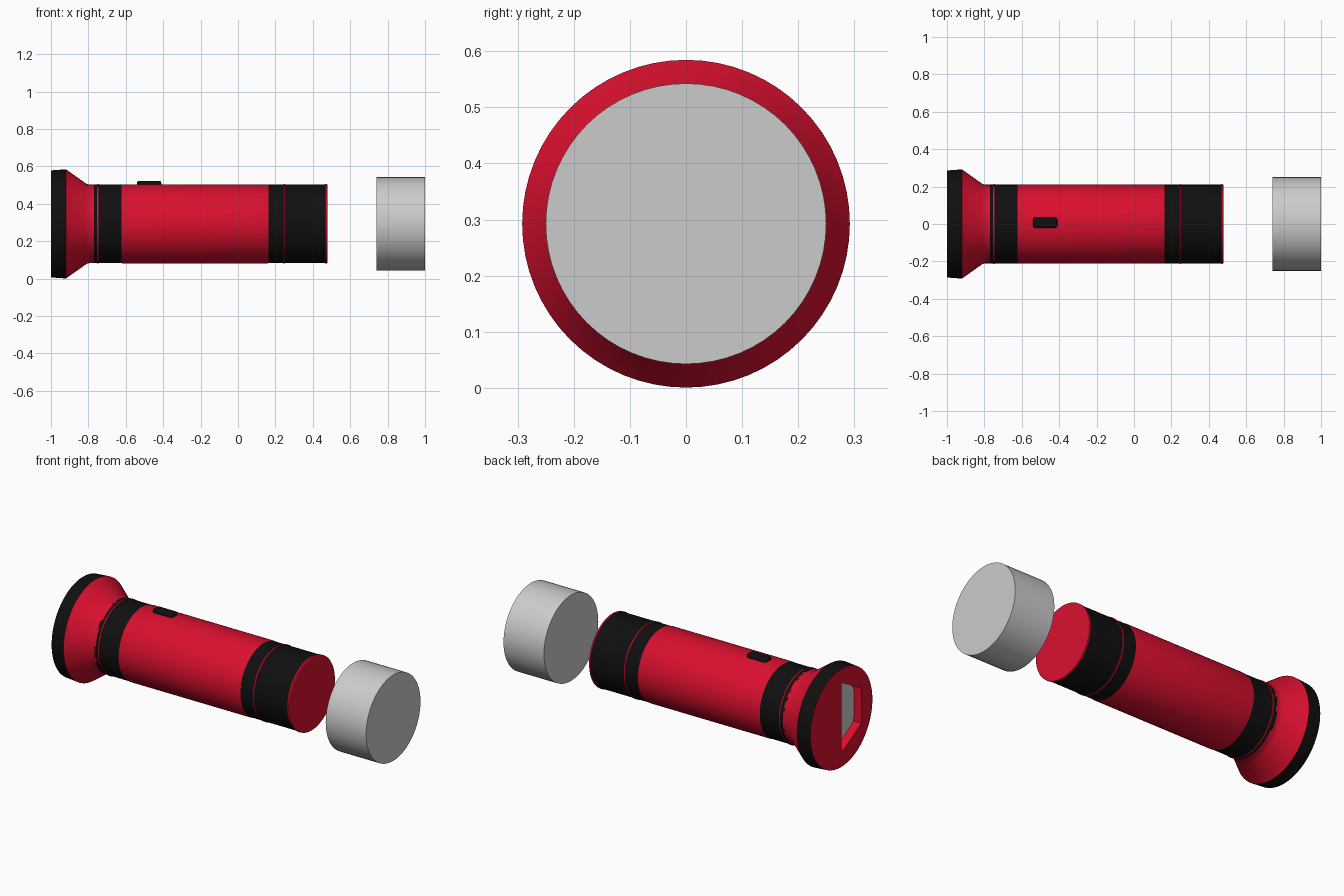
import bpy, bmesh
from math import sin, cos, pi, radians

if "Cube" in bpy.data.objects:
    bpy.data.objects.remove(bpy.data.objects["Cube"])

CZ = 0.2925   # height of the long axis
SIDES = 64


def material(name, rgb):
    m = bpy.data.materials.new(name)
    m.diffuse_color = (*rgb, 1)
    m.use_nodes = True
    m.node_tree.nodes["Principled BSDF"].inputs["Base Color"].default_value = m.diffuse_color
    return m


RED = material("red", (0.70, 0.005, 0.028))
BLACK = material("black", (0.005, 0.005, 0.005))


def finish(name, bm, mat=None, smooth=True):
    bmesh.ops.recalc_face_normals(bm, faces=bm.faces)
    me = bpy.data.meshes.new(name)
    bm.to_mesh(me)
    bm.free()
    ob = bpy.data.objects.new(name, me)
    bpy.context.collection.objects.link(ob)
    if mat:
        me.materials.append(mat)
    if smooth:
        bpy.ops.object.select_all(action='DESELECT')
        ob.select_set(True)
        bpy.context.view_layer.objects.active = ob
        bpy.ops.object.shade_smooth_by_angle(angle=radians(30))
    return ob


def lathe(name, profile, mat=None, smooth=True):
    """Solid of revolution about the long axis from (x, radius) points."""
    bm = bmesh.new()
    rings = [[bm.verts.new((x, r * sin(2 * pi * i / SIDES), CZ + r * cos(2 * pi * i / SIDES)))
              for i in range(SIDES)] for x, r in profile]
    for a, b in zip(rings, rings[1:]):
        for i in range(SIDES):
            j = (i + 1) % SIDES
            bm.faces.new((a[i], a[j], b[j], b[i]))
    bm.faces.new(rings[0])
    bm.faces.new(rings[-1])
    return finish(name, bm, mat, smooth)


def prism(name, outline, x0, x1):
    """Straight prism along x from a (y, z) outline."""
    bm = bmesh.new()
    f = bm.faces.new([bm.verts.new((x0, y, z)) for y, z in outline])
    ext = bmesh.ops.extrude_face_region(bm, geom=[f])
    bmesh.ops.translate(bm, vec=(x1 - x0, 0, 0),
                        verts=[v for v in ext["geom"] if isinstance(v, bmesh.types.BMVert)])
    return finish(name, bm, None, False)


# Head: black bezel around a red front plate, then the flared cone and neck
bezel = bmesh.new()
bmesh.ops.create_cone(bezel, segments=SIDES, radius1=0.286, radius2=0.292, depth=0.08)
for v in bezel.verts:
    v.co = (v.co.z - 0.96, v.co.y, v.co.x + CZ)
bmesh.ops.delete(bezel, geom=[f for f in bezel.faces if len(f.verts) > 4], context='FACES_ONLY')
finish("head_bezel", bezel, BLACK)
plate = lathe("front_plate", [(-1, 0.2855), (-0.93, 0.29)], RED)
lathe("head_cone", [(-0.92, 0.292), (-0.81, 0.214), (-0.795, 0.21), (-0.77, 0.21)], RED)

# Half opening in the front plate with the lens behind it
cutter = prism("opening_cutter",
               [(-0.212 * sin(k * pi / 3), CZ + 0.205 * cos(k * pi / 3)) for k in range(4)],
               -1.05, -0.95)
cutter.hide_render = True
cutter.hide_viewport = True
cut = plate.modifiers.new("opening", 'BOOLEAN')
cut.object = cutter
cut.operation = 'DIFFERENCE'
cut.solver = 'EXACT'
lens = bmesh.new()
bmesh.ops.create_circle(lens, cap_ends=True, segments=SIDES, radius=0.2)
# keep only the half of the lens that shows through the opening
bmesh.ops.bisect_plane(lens, geom=lens.verts[:] + lens.edges[:] + lens.faces[:],
                       plane_co=(0, 0, 0), plane_no=(0, 1, 0), clear_outer=True)
for v in lens.verts:
    v.co = (-0.952, v.co.y, v.co.x + CZ)
lens_ob = finish("lens", lens, None, False)
if lens_ob.data.polygons[0].normal.x > 0:
    lens_ob.data.flip_normals()

# Barrel with softened ends
lathe("barrel", [(-0.625, 0.206), (-0.622, 0.210), (-0.612, 0.212),
                 (0.152, 0.212), (0.163, 0.210), (0.166, 0.206)], RED)

# Black grips
for name, x0, x1 in (("front_grip", -0.78, -0.62), ("rear_grip", 0.16, 0.466)):
    lathe(name, [(x0, 0.21), (x1, 0.21)], BLACK)

# Thin red trim rings and the tail cap
for name, x0, x1 in (("front_ring", -0.756, -0.744), ("rear_ring", 0.242, 0.254),
                     ("tail_cap", 0.464, 0.478)):
    lathe(name, [(x0, 0.208), (x0 + 0.003, 0.213), (x1 - 0.003, 0.213), (x1, 0.208)], RED)

# Switch button
bm = bmesh.new()
bmesh.ops.create_cube(bm, size=1)
for v in bm.verts:
    v.co = (v.co.x * 0.13 - 0.475, v.co.y * 0.056 + 0.007, v.co.z * 0.06 + 0.493)
button = finish("switch_button", bm, BLACK)
bev = button.modifiers.new("soft_edges", 'BEVEL')
bev.width = 0.012
bev.segments = 3

# Separate grey cylinder beyond the tail
lathe("loose_cylinder", [(0.74, 0.25), (1.0, 0.25)], None)
